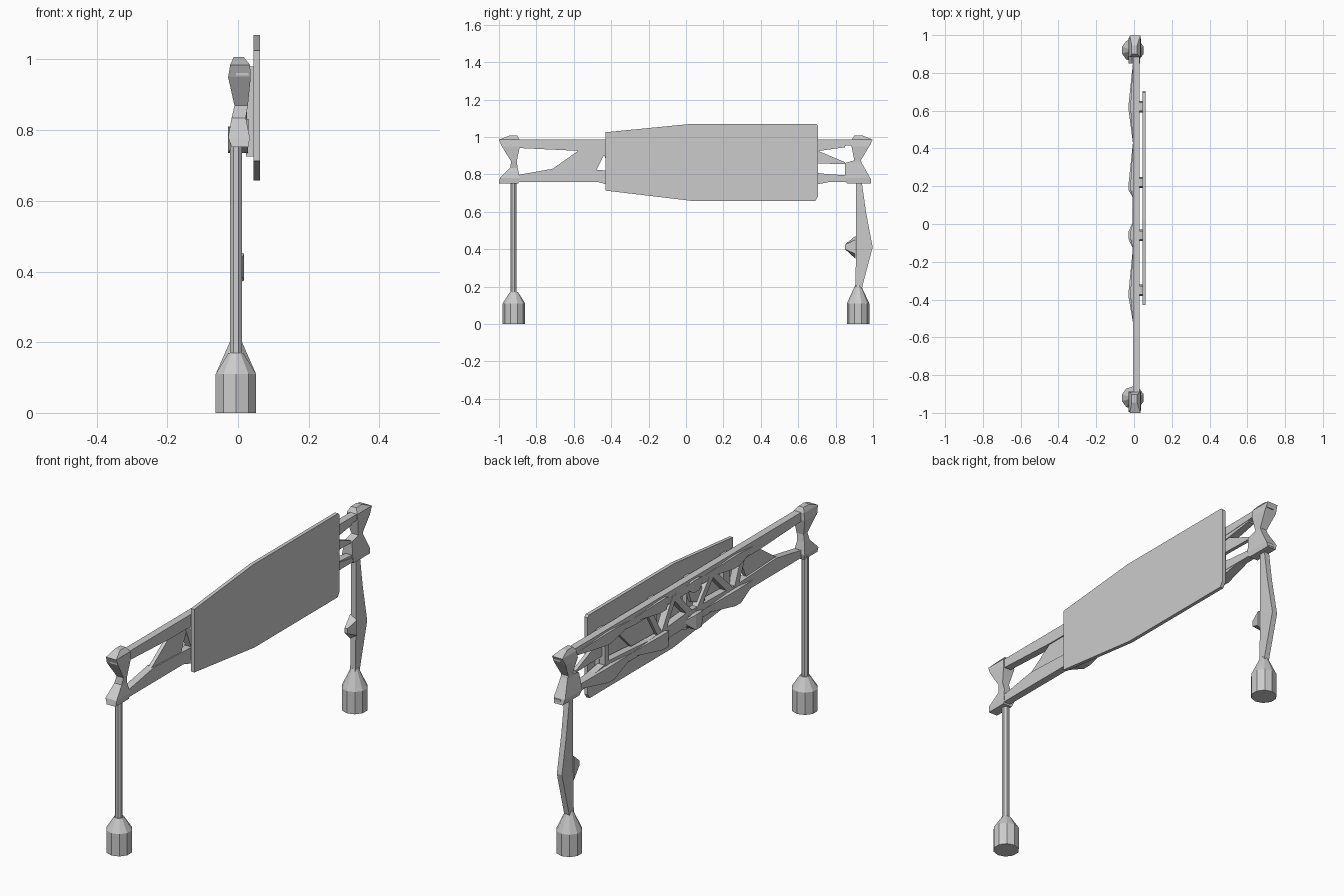
import bpy, math
from mathutils import Vector


def mesh(name, verts, faces):
    me = bpy.data.meshes.new(name)
    me.from_pydata(verts, [], faces)
    ob = bpy.data.objects.new(name, me)
    bpy.context.collection.objects.link(ob)
    return ob


def skin(name, rings):
    """Join rings with equal point counts into one closed solid."""
    n = len(rings[0])
    verts = [p for r in rings for p in r]
    faces = [tuple(reversed(range(n)))]
    for k in range(len(rings) - 1):
        for i in range(n):
            j = (i + 1) % n
            faces.append((k*n + i, k*n + j, k*n + n + j, k*n + n + i))
    faces.append(tuple(range((len(rings) - 1)*n, len(rings)*n)))
    return mesh(name, verts, faces)


def prism(name, yz, x0, x1):
    """Plate cut from a y-z outline (counter-clockwise)."""
    return skin(name, [[(x, y, z) for y, z in yz] for x in (x0, x1)])


def turned(name, sides, cx, cy, prof):
    """Faceted upright turned part from (z, radius) pairs."""
    ang = [2*math.pi*(i + 0.5)/sides for i in range(sides)]
    return skin(name, [[(cx + r*math.cos(a), cy + r*math.sin(a), z) for a in ang]
                       for z, r in prof])


def boxes(name, secs):
    """Loft of rectangles (z, x0, x1, y0, y1) going up."""
    return skin(name, [[(a, c, z), (b, c, z), (b, d, z), (a, d, z)]
                       for z, a, b, c, d in secs])


def bar(name, p, q, w, x0=-0.008, x1=0.026):
    """Straight web member between two y-z points."""
    d = (Vector(q) - Vector(p)).normalized()*w/2
    n = (-d.y, d.x)
    pts = [(p[0]-n[0], p[1]-n[1]), (q[0]-n[0], q[1]-n[1]),
           (q[0]+n[0], q[1]+n[1]), (p[0]+n[0], p[1]+n[1])]
    return prism(name, pts, x0, x1)


CX = -0.006

# Feet and legs
turned("foot_front", 10, CX, -0.92, [(0, .06), (.11, .06), (.17, .022)])
turned("foot_back", 10, CX, 0.92, [(0, .06), (.11, .06), (.205, .016)])
turned("leg_front", 8, CX, -0.923, [(.16, .018), (.80, .018)])
boxes("leg_back", [(.19, -.02, .008, .905, .94), (.41, -.02, .008, .91, .998),
                   (.60, -.02, .008, .91, .962), (.78, -.02, .008, .91, .937)])

# Small box lug on the inner side of the back leg
skin("leg_lug", [[(-.02, .905, .35), (.017, .905, .375), (.017, .905, .45), (-.02, .905, .47)],
                 [(-.012, .85, .40), (.004, .85, .40), (.004, .85, .425), (-.012, .85, .425)]])

# Bow-tie end posts
boxes("end_post_front", [
    (.752, -.018, .03, -1.0, -.895), (.78, -.028, .033, -.995, -.888),
    (.835, -.018, .022, -.94, -.90), (.87, -.01, .028, -.935, -.905),
    (.95, -.028, .036, -.985, -.888), (.985, -.022, .034, -1.0, -.89),
    (1.007, -.012, .016, -.945, -.902)])
boxes("end_post_back", [
    (.752, -.018, .03, .86, .99), (.78, -.028, .033, .85, .985),
    (.86, -.01, .028, .85, .94), (.875, -.01, .028, .90, .935),
    (.95, -.028, .036, .885, .98), (.985, -.022, .034, .885, .998),
    (1.007, -.012, .016, .90, .945)])

# Top and bottom chords
prism("top_chord", [(-.99, .955), (-.88, .94), (-.56, .925), (.40, .925), (.89, .955),
                    (.99, .96), (.99, .985), (-.99, .985)], -.006, .030)
prism("bottom_chord", [(-.99, .76), (.99, .76), (.99, .775), (.86, .78), (.60, .825),
                       (.30, .805), (0, .83), (-.40, .82), (-.70, .832), (-.88, .80),
                       (-.99, .775)], -.006, .030)

# Chord knuckles where the web members meet
for y, a, b in [(.62, .43, .85), (.20, .14, .43), (-.06, -.13, .01), (-.37, -.52, -.13)]:
    for label, zl, zm, zh in (("bottom", .76, .735, .81), ("top", .93, .915, .975)):
        rings = []
        for yy, x, z0, z1 in ((a, -.006, zl + .015, zh - .015),
                              (y - .022, -.028, zm, zh),
                              (y + .022, -.028, zm, zh),
                              (b, -.006, zl + .015, zh - .015)):
            rings.append([(x, yy, z0), (x, yy, z1), (.028, yy, z1), (.028, yy, z0)])
        # the upper row only widens slightly near its node
        if label == "top":
            rings = [[(max(p[0], -.018), p[1], p[2]) for p in r] for r in rings]
        skin(label + "_knuckle", rings)

# Web plates and struts
plates = [
    [(-.72, .825), (-.48, .82), (-.41, .96), (-.57, .93)],
    [(.22, .815), (.42, .82), (.55, .95), (.30, .95)],
    [(-.16, .82), (-.05, .86), (-.02, .94), (-.12, .94)],
    [(.60, .86), (.85, .855), (.85, .865), (.60, .97)],
]
for p in plates:
    prism("web_plate", p, .006, .024)
for p, q in [((.63, .76), (.63, .95)), ((.20, .78), (.10, .95)), ((.20, .78), (.30, .95)),
             ((-.06, .78), (.10, .95)), ((-.06, .78), (-.20, .95)),
             ((-.37, .78), (-.20, .95)), ((-.37, .78), (-.44, .95))]:
    bar("web_strut", p, q, .032)

# Brackets carrying the sign
for y in (.62, .22, -.06, -.35):
    prism("sign_bracket", [(y - .03, .725), (y + .03, .725), (y + .022, .98),
                           (y - .022, .98)], .022, .048)

# Sign panel
sign = [(-.43, .713), (.04, .657), (.69, .657), (.705, .68), (.705, 1.06),
        (.695, 1.07), (.03, 1.07), (-.43, 1.025)]
prism("sign_panel", sign, .044, .062)
